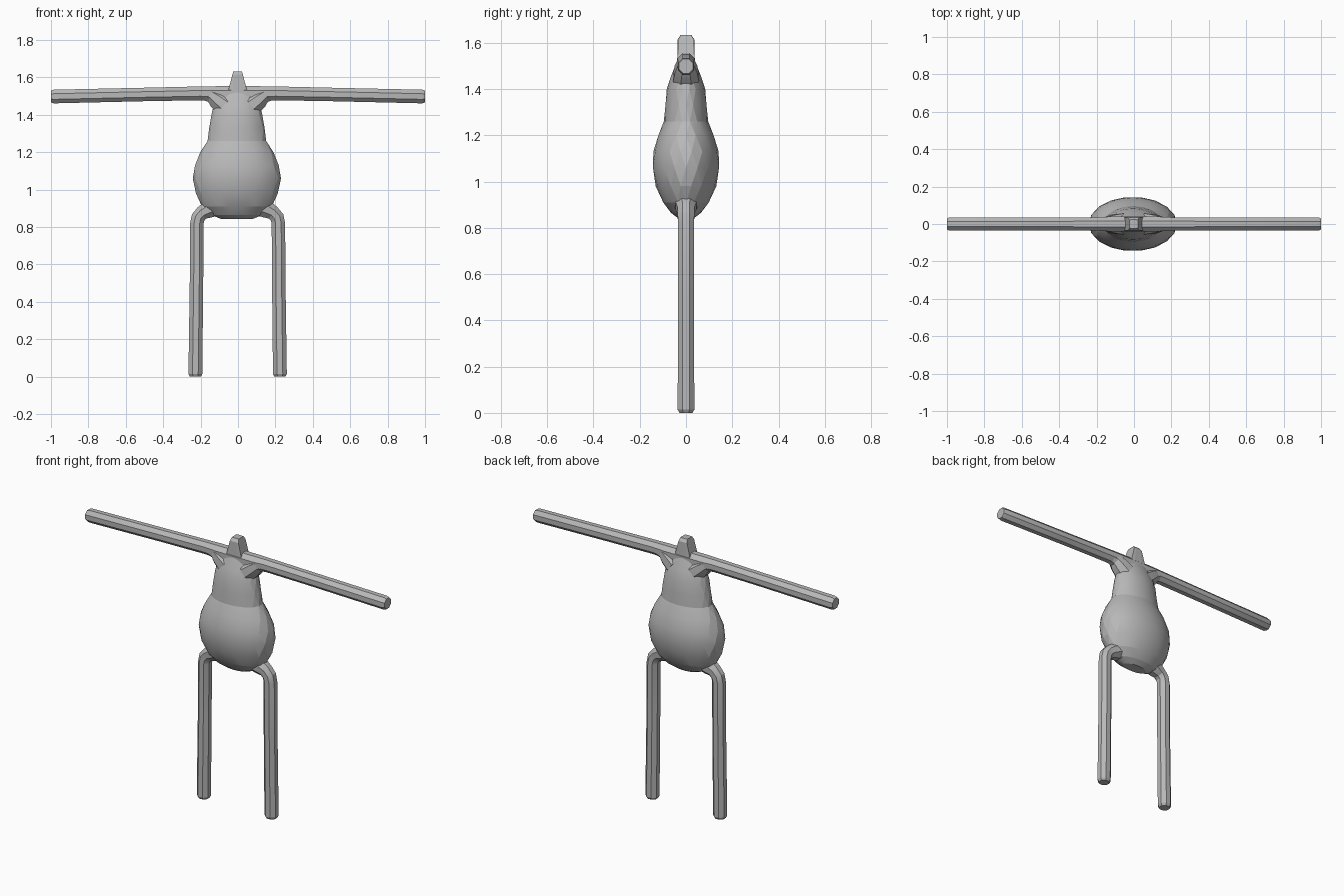
import bpy, bmesh, math
from mathutils import Vector

if "Cube" in bpy.data.objects:
    bpy.data.objects.remove(bpy.data.objects["Cube"])

grey = bpy.data.materials.new("light grey")
grey.diffuse_color = (0.48, 0.48, 0.48, 1)
grey.use_nodes = True
grey.node_tree.nodes["Principled BSDF"].inputs["Base Color"].default_value = grey.diffuse_color


def finish(name, bm, smooth=None):
    bmesh.ops.recalc_face_normals(bm, faces=bm.faces)
    me = bpy.data.meshes.new(name)
    bm.to_mesh(me)
    bm.free()
    me.materials.append(grey)
    ob = bpy.data.objects.new(name, me)
    bpy.context.collection.objects.link(ob)
    if smooth:
        bpy.context.view_layer.objects.active = ob
        ob.select_set(True)
        bpy.ops.object.shade_smooth_by_angle(angle=math.radians(smooth))
        ob.select_set(False)
    return ob


def loft(rings, bm):
    """Join vertex rings with quads and cap both ends."""
    for a, b in zip(rings, rings[1:]):
        n = len(a)
        for i in range(n):
            j = (i + 1) % n
            bm.faces.new((a[i], a[j], b[j], b[i]))
    bm.faces.new(rings[0])
    bm.faces.new(rings[-1])


def tube(name, path, n=8):
    """Limb along (x, z, radius) points lying in the y = 0 plane."""
    bm = bmesh.new()
    pts = [Vector((x, 0, z)) for x, z, r in path]
    rings = []
    for k, p in enumerate(pts):
        t = (pts[min(k + 1, len(pts) - 1)] - pts[max(k - 1, 0)]).normalized()
        side = Vector((t.z, 0, -t.x))
        r = path[k][2] / math.cos(math.pi / n)
        angles = [2 * math.pi * (i + 0.5) / n for i in range(n)]
        rings.append([bm.verts.new(p + r * (math.cos(a) * side + Vector((0, math.sin(a) * 0.97, 0))))
                      for a in angles])
    loft(rings, bm)
    return finish(name, bm, 25)


# Pear-shaped torso: faceted elliptical rings (z, half width, half depth)
profile = [(0.842, 0.08, 0.035), (0.865, 0.14, 0.065), (0.91, 0.187, 0.1),
           (0.98, 0.222, 0.131), (1.06, 0.236, 0.145), (1.13, 0.227, 0.141),
           (1.2, 0.196, 0.121), (1.26, 0.159, 0.096), (1.33, 0.148, 0.09),
           (1.4, 0.138, 0.083), (1.455, 0.124, 0.066), (1.5, 0.11, 0.047),
           (1.545, 0.085, 0.03)]
bm = bmesh.new()
N = 18
rings = []
for k, (z, rx, ry) in enumerate(profile):
    turn = 0.5 * (k % 2)
    rings.append([bm.verts.new((-0.006 + rx * math.cos(2 * math.pi * (i + turn) / N),
                                ry * math.sin(2 * math.pi * (i + turn) / N), z))
                  for i in range(N)])
for k, (a, b) in enumerate(zip(rings, rings[1:])):
    for i in range(N):
        j = (i + 1) % N
        if k % 2 == 0:
            bm.faces.new((a[i], a[j], b[i]))
            bm.faces.new((a[j], b[j], b[i]))
        else:
            bm.faces.new((a[i], a[j], b[j]))
            bm.faces.new((a[i], b[j], b[i]))
bm.faces.new(rings[0])
bm.faces.new(rings[-1])
finish("torso", bm, 12)

# Outstretched arms: one gently arched bar with a flared shoulder on each side
half = [(0.12, 1.512, 0.041), (0.2, 1.515, 0.037), (0.5, 1.509, 0.036),
        (0.985, 1.498, 0.0365), (1.0, 1.498, 0.031)]
tube("arms", [(-x, z, r) for x, z, r in reversed(half)] + half)
for s, name in ((-1, "left_shoulder"), (1, "right_shoulder")):
    tube(name, [(s * 0.07, 1.45, 0.058), (s * 0.115, 1.485, 0.05),
                (s * 0.145, 1.507, 0.04), (s * 0.19, 1.514, 0.033)])

# Legs: straight down, bent inwards at the hip
for s, dx, name in ((-1, -0.004, "left_leg"), (1, 0, "right_leg")):
    tube(name, [(s * x + dx, z, r) for x, z, r in
                [(0.224, 0.0, 0.029), (0.224, 0.014, 0.037), (0.218, 0.5, 0.036),
                 (0.216, 0.82, 0.036), (0.209, 0.852, 0.037), (0.188, 0.876, 0.038),
                 (0.155, 0.894, 0.046), (0.08, 0.925, 0.055)]])

# Head: small tapered block with a bevelled top
bm = bmesh.new()
rings = []
for z, hx, hy in ((1.49, 0.06, 0.037), (1.535, 0.049, 0.036), (1.615, 0.028, 0.034), (1.633, 0.023, 0.022)):
    rings.append([bm.verts.new((-0.002 + sx * hx, sy * hy, z))
                  for sx, sy in ((-1, -1), (-0.55, -1.05), (0.55, -1.05), (1, -1),
                                 (1, 1), (0.55, 1.05), (-0.55, 1.05), (-1, 1))])
loft(rings, bm)
finish("head", bm)
